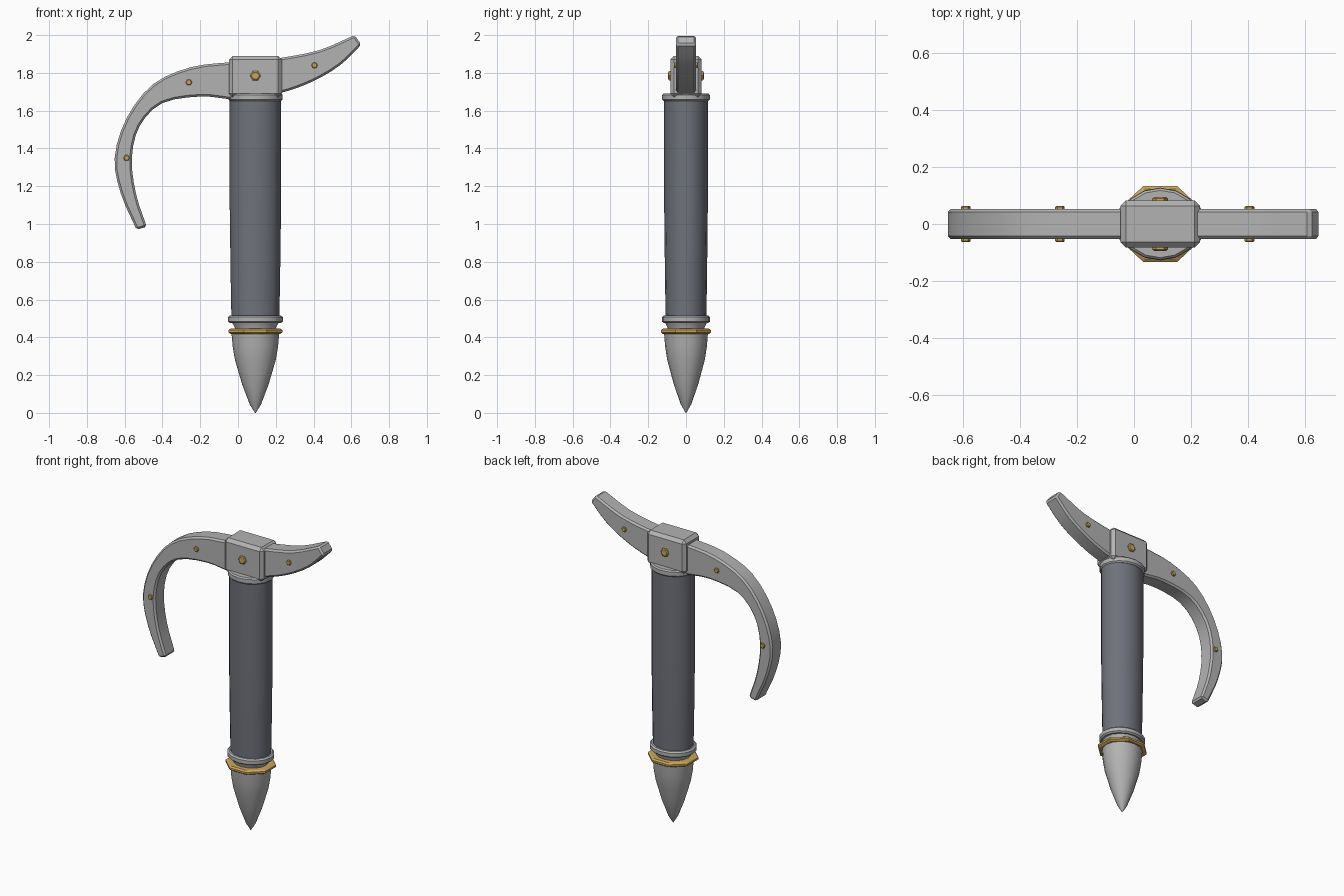
import bpy, bmesh, math
from mathutils import Vector

cube = bpy.data.objects.get("Cube")
if cube:
    bpy.data.objects.remove(cube, do_unlink=True)

AXIS = 0.092  # x of the shaft


def material(name, r, g, b, rough):
    m = bpy.data.materials.new(name)
    m.use_nodes = True
    m.diffuse_color = (r, g, b, 1)
    bsdf = m.node_tree.nodes["Principled BSDF"]
    bsdf.inputs["Base Color"].default_value = (r, g, b, 1)
    bsdf.inputs["Roughness"].default_value = rough
    return m


steel = material("steel grey", .45, .45, .45, .5)
grip_grey = material("dark slate", .16, .17, .2, .7)
brass = material("brass", .6, .38, .1, .4)


def finish(name, bm, mat, smooth=30):
    bmesh.ops.recalc_face_normals(bm, faces=bm.faces)
    mesh = bpy.data.meshes.new(name)
    bm.to_mesh(mesh)
    bm.free()
    mesh.materials.append(mat)
    ob = bpy.data.objects.new(name, mesh)
    bpy.context.collection.objects.link(ob)
    if smooth:
        bpy.ops.object.select_all(action='DESELECT')
        ob.select_set(True)
        bpy.context.view_layer.objects.active = ob
        bpy.ops.object.shade_smooth_by_angle(angle=math.radians(smooth))
    return ob


def turned(name, profile, mat, depth=.88, sides=16, turn=0, smooth=30):
    """Stack of rings (radius, height) around the shaft, flattened in y."""
    bm = bmesh.new()
    rings = []
    for r, z in profile:
        angles = [math.tau * (i + turn) / sides for i in range(sides)]
        rings.append([bm.verts.new((AXIS + r * math.cos(a), r * depth * math.sin(a), z))
                      for a in angles])
    for low, high in zip(rings, rings[1:]):
        for i in range(sides):
            j = (i + 1) % sides
            bm.faces.new((low[i], low[j], high[j], high[i]))
    bm.faces.new(rings[0])
    bm.faces.new(rings[-1])
    return finish(name, bm, mat, smooth)


def spline(points, steps=3):
    """Smooth path through the points."""
    p = [Vector(q) for q in points]
    p = [2 * p[0] - p[1]] + p + [2 * p[-1] - p[-2]]
    out = []
    for a, b, c, d in zip(p, p[1:], p[2:], p[3:]):
        for s in range(steps):
            t = s / steps
            out.append((2 * b + (c - a) * t + (2 * a - 5 * b + 4 * c - d) * t * t
                        + (3 * b - a - 3 * c + d) * t ** 3) / 2)
    return out + [p[-2]]


def blade(name, upper, lower, half=.053, chamfer=.011):
    """Flat bar with a curved outline and chamfered rim."""
    bm = bmesh.new()
    outline = spline(upper) + spline(lower)
    face = bm.faces.new([bm.verts.new((x, -half, z)) for x, z in outline])
    made = bmesh.ops.extrude_face_region(bm, geom=[face])["geom"]
    moved = [v for v in made if isinstance(v, bmesh.types.BMVert)]
    bmesh.ops.translate(bm, verts=moved, vec=(0, 2 * half, 0))
    bmesh.ops.recalc_face_normals(bm, faces=bm.faces)
    rim = [e for e in bm.edges if e.calc_face_angle(0) > 1]
    bmesh.ops.bevel(bm, geom=rim, offset=chamfer, segments=1, affect='EDGES')
    return finish(name, bm, steel)


# Pointed foot, rings and grip
turned("spike", [(.002, 0), (.03, .045), (.07, .15), (.108, .28), (.12, .35), (.127, .43)],
       steel, .92)
turned("brass_ring", [(.142, .418), (.155, .426), (.155, .438), (.142, .446)],
       brass, .93, sides=8, turn=.5, smooth=0)
turned("neck", [(.105, .43), (.108, .45), (.127, .485)], steel, .9)
turned("lower_collar", [(.135, .476), (.145, .484), (.145, .507), (.135, .515)], steel)
turned("grip", [(.127, .51), (.131, .72), (.136, 1.1), (.136, 1.66)], grip_grey, .85)
turned("upper_collar", [(.134, 1.65), (.143, 1.658), (.143, 1.684), (.134, 1.692)], steel)

# Chamfered head block
bm = bmesh.new()
bmesh.ops.create_cube(bm, size=1)
bmesh.ops.scale(bm, vec=(.28, .166, .22), verts=bm.verts)
bmesh.ops.translate(bm, vec=(AXIS, 0, 1.78), verts=bm.verts)
bmesh.ops.bevel(bm, geom=bm.edges[:], offset=.02, segments=1, affect='EDGES')
finish("head_block", bm, steel, 0)

# Long downward hook and short upswept horn
blade("hook",
      [(.1, 1.86), (-.04, 1.856), (-.25, 1.83), (-.45, 1.74), (-.59, 1.56),
       (-.653, 1.35), (-.62, 1.16), (-.537, .97)],
      [(-.483, .985), (-.54, 1.16), (-.562, 1.35), (-.52, 1.52), (-.4, 1.64),
       (-.2, 1.675), (-.04, 1.66), (.1, 1.65)])
blade("horn",
      [(.1, 1.86), (.23, 1.88), (.43, 1.92), (.617, 2)],
      [(.653, 1.95), (.54, 1.84), (.39, 1.752), (.23, 1.695), (.1, 1.68)])

# Hexagonal rivets running through from front to back
rivets = {"block_rivet": (AXIS, 1.785, .028, .094), "inner_hook_rivet": (-.26, 1.75, .017, .064),
          "outer_hook_rivet": (-.59, 1.35, .017, .064), "horn_rivet": (.405, 1.84, .017, .064)}
for name, (x, z, r, half) in rivets.items():
    bm = bmesh.new()
    rings = []
    for y, s in ((-half, .75), (-half + .005, 1), (half - .005, 1), (half, .75)):
        rings.append([bm.verts.new((x + r * s * math.cos(k * math.pi / 3), y,
                                    z + r * s * math.sin(k * math.pi / 3))) for k in range(6)])
    for a, b in zip(rings, rings[1:]):
        for k in range(6):
            bm.faces.new((a[k], a[k - 1], b[k - 1], b[k]))
    bm.faces.new(rings[0])
    bm.faces.new(rings[-1])
    finish(name, bm, brass, 0)
